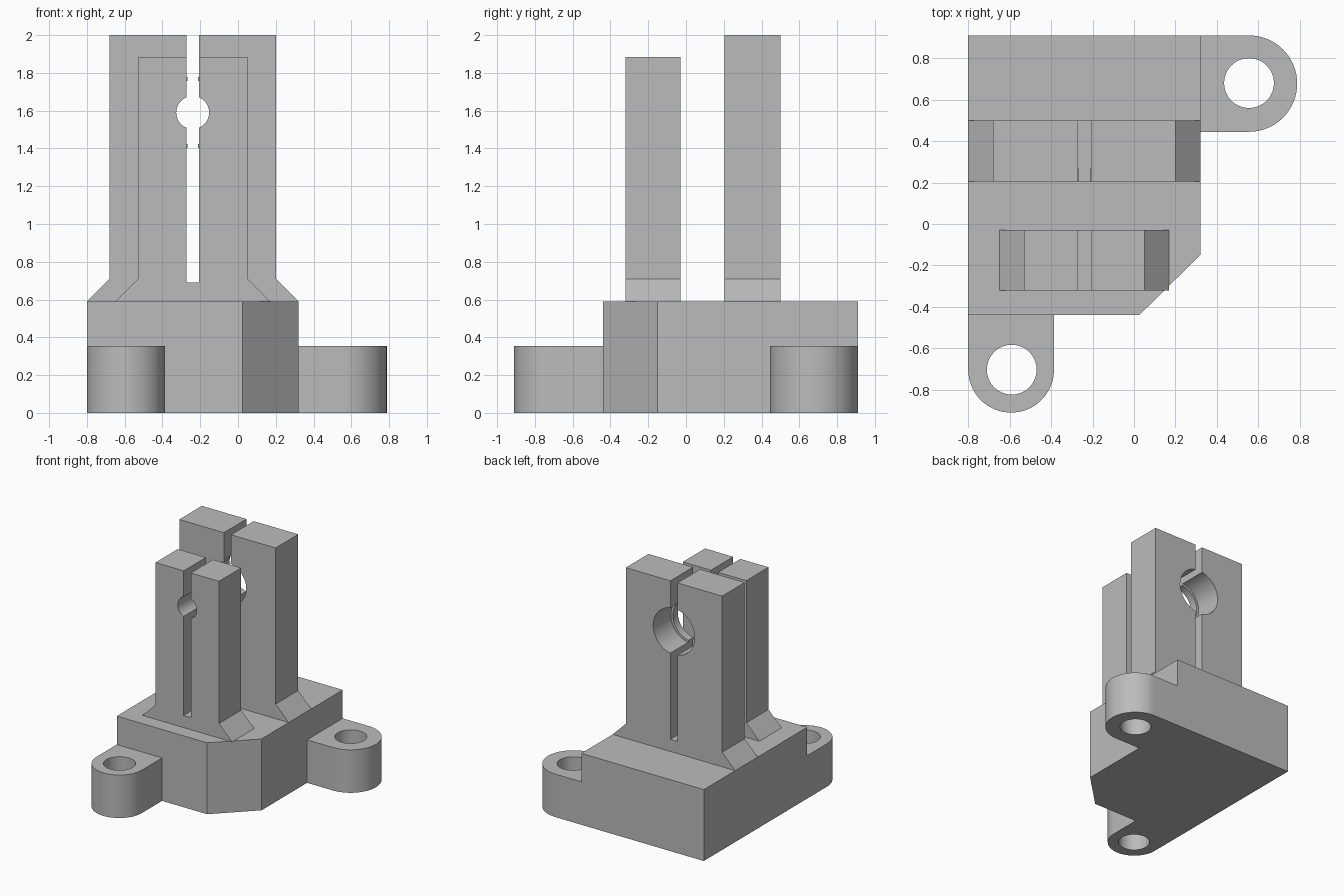
import bpy, bmesh
from math import cos, sin, radians, sqrt
from mathutils import Vector

cube = bpy.data.objects.get("Cube")
if cube:
    bpy.data.objects.remove(cube, do_unlink=True)

grey = bpy.data.materials.new("plain_grey")
grey.use_nodes = True
colour = (0.5, 0.5, 0.5, 1)
grey.diffuse_color = colour
grey.node_tree.nodes["Principled BSDF"].inputs["Base Color"].default_value = colour

AXIS, BORE_Z = -0.24, 1.59        # shared centre line of the posts and bores
BASE_TOP, FLARE_TOP, SLOT_FLOOR = 0.59, 0.71, 0.69
TAB_TOP, HOLE = 0.355, 0.12


def prism(name, outline, place, depth):
    """Extrude a closed outline, mapped to 3D by place, along depth."""
    bm = bmesh.new()
    face = bm.faces.new([bm.verts.new(place(u, v)) for u, v in outline])
    out = bmesh.ops.extrude_face_region(bm, geom=[face])
    verts = [g for g in out["geom"] if isinstance(g, bmesh.types.BMVert)]
    bmesh.ops.translate(bm, verts=verts, vec=Vector(depth))
    bmesh.ops.recalc_face_normals(bm, faces=bm.faces)
    mesh = bpy.data.meshes.new(name)
    bm.to_mesh(mesh)
    bm.free()
    mesh.materials.append(grey)
    obj = bpy.data.objects.new(name, mesh)
    bpy.context.collection.objects.link(obj)
    return obj


def flat(name, outline, z0, z1):
    return prism(name, outline, lambda u, v: (u, v, z0), (0, 0, z1 - z0))


def upright(name, outline, y0, y1):
    return prism(name, outline, lambda u, v: (u, y0, v), (0, y1 - y0, 0))


def arc(cx, cy, r, start, end, steps):
    angles = [radians(start + (end - start) * i / steps) for i in range(steps + 1)]
    return [(cx + r * cos(a), cy + r * sin(a)) for a in angles]


def circle(cx, cy, r):
    return arc(cx, cy, r, 0, 360, 64)[:-1]


def cut(obj, cutter):
    """Subtract the cutter, bake the result and drop the cutter."""
    mod = obj.modifiers.new("cut", "BOOLEAN")
    mod.operation, mod.solver, mod.object = "DIFFERENCE", "EXACT", cutter
    bpy.context.view_layer.update()
    deps = bpy.context.evaluated_depsgraph_get()
    mesh = bpy.data.meshes.new_from_object(obj.evaluated_get(deps))
    obj.modifiers.clear()
    obj.data = mesh
    bpy.data.objects.remove(cutter, do_unlink=True)


def smooth(obj):
    bpy.ops.object.select_all(action="DESELECT")
    obj.select_set(True)
    bpy.context.view_layer.objects.active = obj
    bpy.ops.object.shade_smooth_by_angle(angle=radians(30))


def slotted_post(name, half, flare, top, y0, y1):
    """Flared clamp post with a central slot open at the top."""
    slot = 0.0325
    right = [(slot, SLOT_FLOOR), (slot, top), (half, top),
             (half, FLARE_TOP), (flare, BASE_TOP)]
    left = [(-x, z) for x, z in reversed(right)]
    return upright(name, [(AXIS + x, z) for x, z in right + left], y0, y1)


# Base block with one clipped corner
flat("base_block", [(-0.8, -0.44), (0.025, -0.44), (0.32, -0.15),
                    (0.32, 0.91), (-0.8, 0.91)], 0, BASE_TOP)

# Mounting tabs with rounded ends and screw holes
side_tab = flat("side_tab", [(0.32, 0.445)] + arc(0.555, 0.6775, 0.2325, -90, 90, 32)
                + [(0.32, 0.91)], 0, TAB_TOP)
cut(side_tab, flat("side_hole", circle(0.555, 0.68, HOLE), -0.1, 0.5))
smooth(side_tab)
front_tab = flat("front_tab", [(-0.8, -0.44)] + arc(-0.593, -0.703, 0.207, 180, 360, 32)
                 + [(-0.386, -0.44)], 0, TAB_TOP)
cut(front_tab, flat("front_hole", circle(-0.59, -0.703, HOLE), -0.1, 0.5))
smooth(front_tab)

# Front post with a small bore
front_post = slotted_post("front_post", 0.29, 0.41, 1.885, -0.32, -0.03)
cut(front_post, upright("small_bore", circle(AXIS, BORE_Z, 0.087), -0.5, 0.1))
smooth(front_post)

# Rear post with a large bore
rear_post = slotted_post("rear_post", 0.44, 0.56, 2.0, 0.205, 0.5)
cut(rear_post, upright("large_bore", circle(AXIS, BORE_Z, 0.19), 0.1, 0.6))
smooth(rear_post)

# Thin split retaining lip at the front of the large bore
outer, inner, gap = 0.19, 0.17, 0.028
for side, sign in (("left", 1), ("right", -1)):
    rim = []
    for r in (outer, inner):
        h = sqrt(r * r - gap * gap)
        top = [(gap, h)] + [(x, z) for x, z in arc(0, 0, r, 80, -80, 32)] + [(gap, -h)]
        rim += top if r == outer else top[::-1]
    lip = upright(side + "_bore_lip", [(AXIS + sign * x, BORE_Z + z) for x, z in rim],
                  0.207, 0.27)
    smooth(lip)
